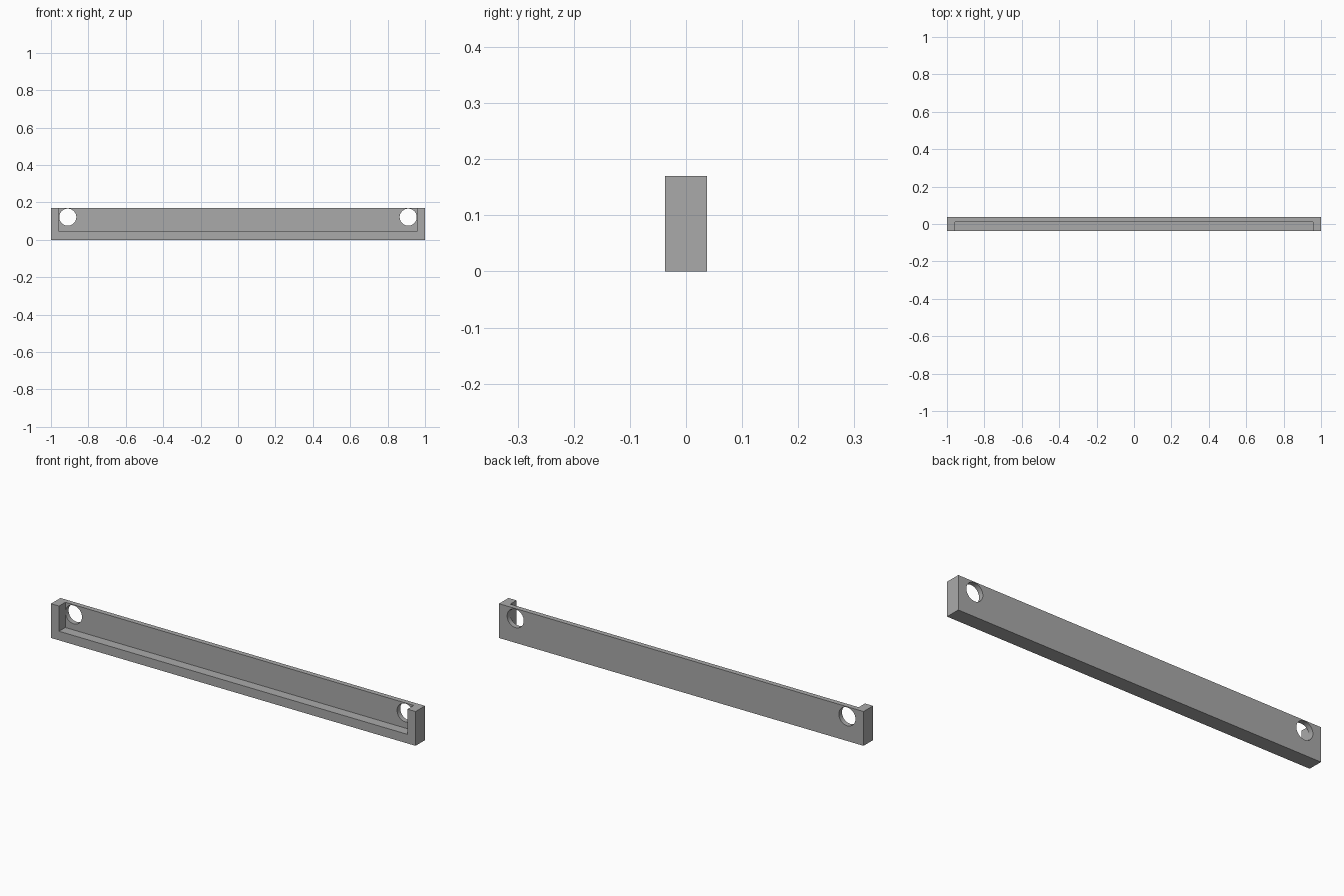
import bpy
import math

default = bpy.data.objects.get("Cube")
if default:
    bpy.data.objects.remove(default, do_unlink=True)

LENGTH, DEPTH, HEIGHT = 2.0, 0.074, 0.17
WALL, FLOOR, BACK_Y = 0.956, 0.045, 0.012
HOLE_X, HOLE_Z, HOLE_R = 0.91, 0.121, 0.0455

grey = bpy.data.materials.new("plain grey")
grey.use_nodes = True
colour = (0.4, 0.4, 0.4, 1)
grey.diffuse_color = colour
grey.node_tree.nodes["Principled BSDF"].inputs["Base Color"].default_value = colour


def box(name, low, high):
    centre = [(a + b) / 2 for a, b in zip(low, high)]
    bpy.ops.mesh.primitive_cube_add(size=1, location=centre)
    obj = bpy.context.object
    obj.name = name
    obj.scale = [b - a for a, b in zip(low, high)]
    bpy.ops.object.transform_apply(location=True, rotation=True, scale=True)
    obj.data.materials.append(grey)
    return obj


def cut(target, cutter):
    mod = target.modifiers.new(cutter.name, 'BOOLEAN')
    mod.operation = 'DIFFERENCE'
    mod.solver = 'EXACT'
    mod.object = cutter
    cutter.hide_render = True
    bpy.context.view_layer.objects.active = target
    bpy.ops.object.modifier_apply(modifier=mod.name)
    bpy.data.objects.remove(cutter, do_unlink=True)


# Solid bar
bar = box("mounting_bar", (-LENGTH / 2, -DEPTH / 2, 0), (LENGTH / 2, DEPTH / 2, HEIGHT))

# Recess open to the front and top, leaving end walls, a ledge and a back plate
cut(bar, box("recess_cutter", (-WALL, -DEPTH, FLOOR), (WALL, BACK_Y, HEIGHT * 2)))

# Round holes through the back plate
for side in (-1, 1):
    bpy.ops.mesh.primitive_cylinder_add(
        vertices=64, radius=HOLE_R, depth=DEPTH,
        location=(side * HOLE_X, DEPTH / 2, HOLE_Z), rotation=(math.pi / 2, 0, 0))
    hole = bpy.context.object
    hole.name = "hole_cutter"
    hole.data.materials.append(grey)
    cut(bar, hole)

# Smooth hole walls, sharp edges
bpy.ops.object.select_all(action='DESELECT')
bar.select_set(True)
bpy.context.view_layer.objects.active = bar
bpy.ops.object.shade_smooth_by_angle(angle=math.radians(30))
